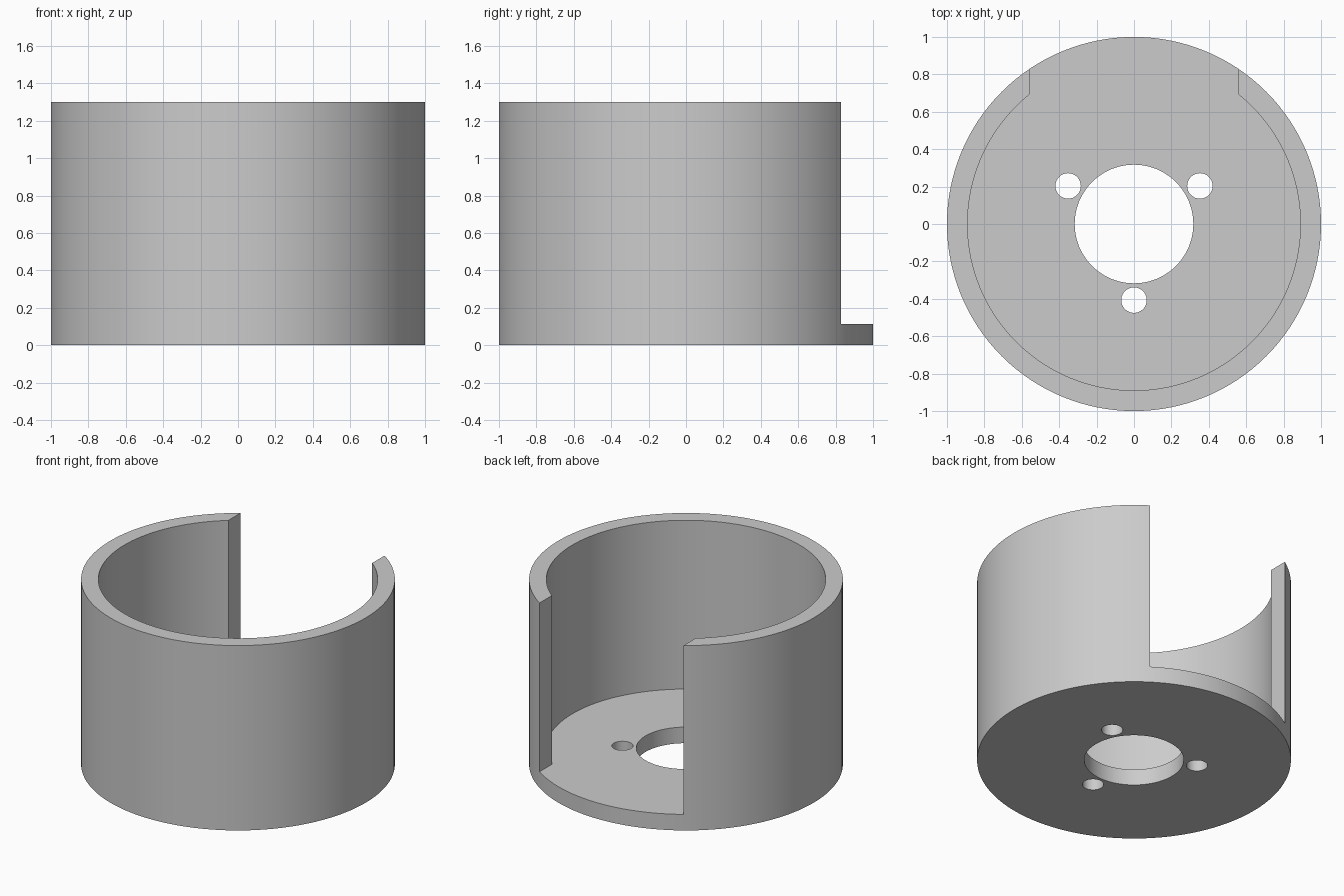
import bpy
import math

default = bpy.data.objects.get("Cube")
if default:
    bpy.data.objects.remove(default, do_unlink=True)

HEIGHT, FLOOR = 1.3, 0.113
OUTER, INNER = 1.0, 0.89
SLOT_HALF = 0.56

grey = bpy.data.materials.new("plain grey")
grey.use_nodes = True
colour = (0.6, 0.6, 0.6, 1)
grey.diffuse_color = colour
grey.node_tree.nodes["Principled BSDF"].inputs["Base Color"].default_value = colour


def cylinder(name, radius, bottom, top, x=0, y=0, sides=128):
    bpy.ops.mesh.primitive_cylinder_add(
        vertices=sides, radius=radius, depth=top - bottom,
        location=(x, y, (bottom + top) / 2))
    obj = bpy.context.object
    obj.name = name
    return obj


def cut(target, cutter):
    cutter.hide_render = True
    mod = target.modifiers.new(cutter.name, "BOOLEAN")
    mod.operation = "DIFFERENCE"
    mod.solver = "EXACT"
    mod.object = cutter
    bpy.context.view_layer.objects.active = target
    bpy.ops.object.modifier_apply(modifier=mod.name)
    bpy.data.objects.remove(cutter, do_unlink=True)


# Round cup body, hollowed down to the floor
cup = cylinder("cup_body", OUTER, 0, HEIGHT)
cup.data.materials.append(grey)
cut(cup, cylinder("bore_cutter", INNER, FLOOR, HEIGHT + 0.2))

# Tall opening in the back wall
bpy.ops.mesh.primitive_cube_add(size=1, location=(0, 0.8, FLOOR + 0.75))
slot = bpy.context.object
slot.name = "slot_cutter"
slot.scale = (2 * SLOT_HALF, 1, 1.5)
cut(cup, slot)

# Centre hole and three screw holes through the floor
cut(cup, cylinder("centre_hole_cutter", 0.317, -0.2, 0.4))
for i in range(3):
    angle = math.radians(120 * i - 90)
    cut(cup, cylinder("screw_hole_cutter", 0.068, -0.2, 0.4,
                      0.407 * math.cos(angle), 0.407 * math.sin(angle), 48))

# Smooth curved walls with crisp rims
bpy.ops.object.select_all(action="DESELECT")
cup.select_set(True)
bpy.context.view_layer.objects.active = cup
bpy.ops.object.shade_smooth_by_angle(angle=math.radians(30))
